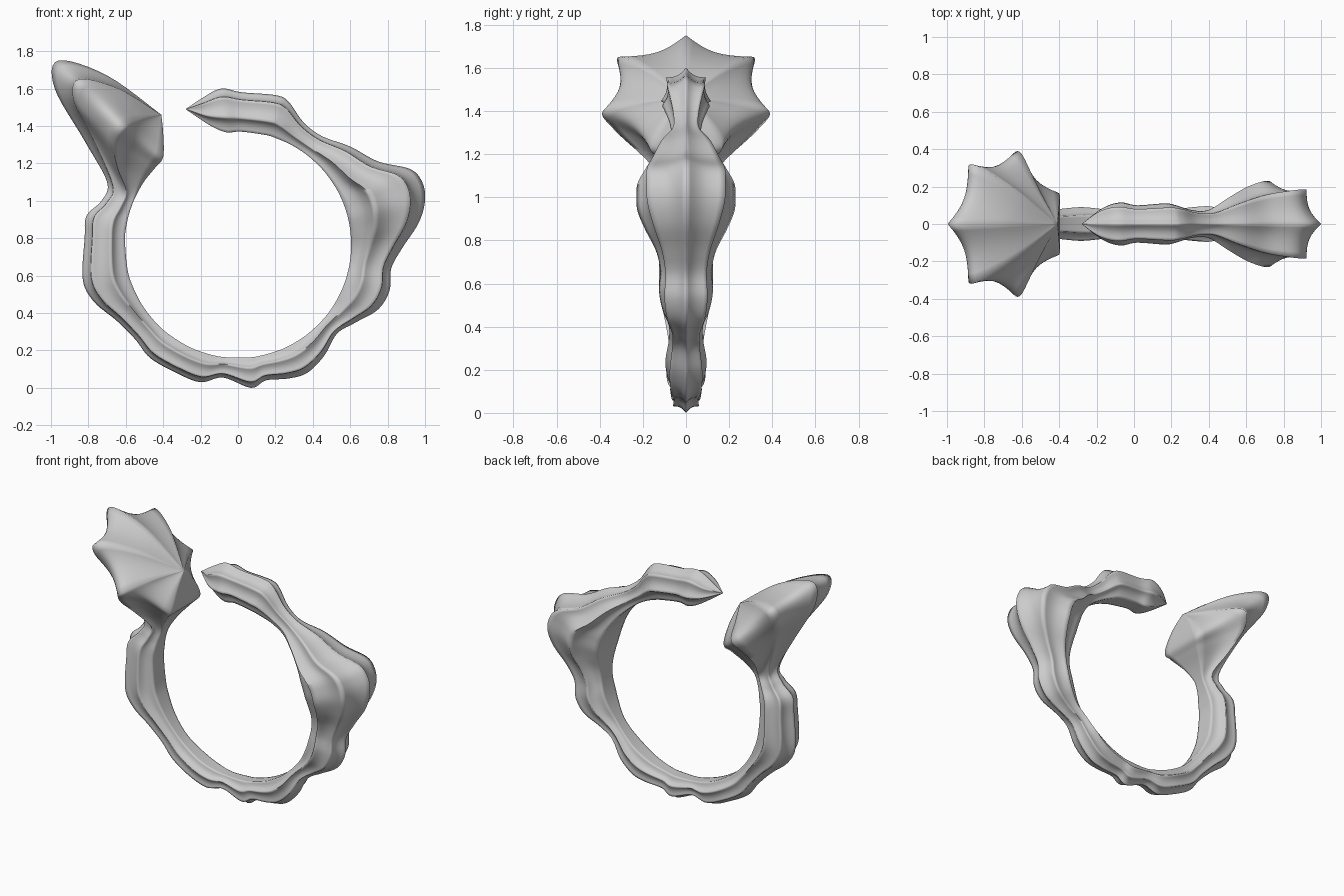
import bpy
import bmesh
import math
from mathutils import Vector

if "Cube" in bpy.data.objects:
    bpy.data.objects.remove(bpy.data.objects["Cube"], do_unlink=True)

CENTRE = Vector((0, 0, 0.765))
BORE = 0.605        # radius of the finger hole
STEPS = 6           # rings between two stations
SPAN = 8            # points between two ridges
SAG = 0.13          # depth of the hollow flutes

# Outer spine of the band, from the pointed tip round to the neck: x, z, half width
spine = [
    (-.28, 1.49, 0), (-.19, 1.55, .085), (-.09, 1.60, .115), (.02, 1.58, .1),
    (.2, 1.565, .11), (.27, 1.53, .1), (.35, 1.42, .075), (.45, 1.345, .075),
    (.6, 1.29, .14), (.75, 1.21, .195), (.92, 1.17, .225), (.985, 1.1, .23),
    (1, 1, .225), (.965, .88, .19), (.88, .75, .14), (.82, .64, .12),
    (.81, .52, .125), (.75, .42, .11), (.63, .35, .08), (.53, .29, .08),
    (.46, .17, .095), (.37, .08, .09), (.27, .05, .08), (.15, .04, .07),
    (.07, 0, .075), (-.08, .055, .065), (-.2, .03, .08), (-.33, .08, .09),
    (-.47, .16, .08), (-.55, .26, .08), (-.65, .36, .095), (-.77, .46, .115),
    (-.83, .58, .125), (-.82, .8, .12), (-.81, .92, .11), (-.73, 1, .085),
    (-.7, 1.1, .08),
]

# Flared shell at the other end: each row runs over the four ridges
shell = [
    [(-.82, 0, 1.32), (-.79, .15, 1.36), (-.645, .19, 1.18), (-.5, .08, 1.106)],
    [(-.98, 0, 1.6), (-.88, .28, 1.54), (-.665, .33, 1.31), (-.44, .13, 1.18)],
    [(-.96, 0, 1.75), (-.85, .315, 1.65), (-.61, .385, 1.4), (-.4, .165, 1.235)],
    [(-.7, 0, 1.67), (-.64, .19, 1.6), (-.52, .21, 1.44), (-.4, .1, 1.36)],
    [(-.41, 0, 1.46)] * 4,
]


def band_station(index, x, z, width):
    """Four ridge points of one radial cross-section of the band."""
    direction = Vector((x, 0, z)) - CENTRE
    outer = direction.length
    direction.normalize()
    inner = BORE
    if index == 0:
        inner = outer
    elif index == 1:
        inner = BORE + 0.055
    ridges = []
    for depth, side in ((1, 0), (.81, .8), (.34, 1), (0, .52)):
        point = CENTRE + direction * (inner + (outer - inner) * depth)
        point.y = side * width
        ridges.append(point)
    return ridges


def spline(a, b, c, d, t):
    """Smooth curve from b to c."""
    return 0.5 * (2 * b + (c - a) * t + (2 * a - 5 * b + 4 * c - d) * t ** 2
                  + (3 * b - a - 3 * c + d) * t ** 3)


def section(ridges):
    """Closed outline with hollow flutes between mirrored ridges, flat inside."""
    mirrored = [Vector((p.x, -p.y, p.z)) for p in reversed(ridges[1:])]
    corners = ridges + mirrored
    middle = sum(corners, Vector()) / len(corners)
    outline = []
    for i, start in enumerate(corners):
        end = corners[(i + 1) % len(corners)]
        hollow = 0 if i == len(ridges) - 1 else SAG
        for j in range(SPAN):
            t = j / SPAN
            point = start.lerp(end, t)
            outline.append(point.lerp(middle, hollow * 4 * t * (1 - t)))
    return outline


stations = [band_station(i, *row) for i, row in enumerate(spine)]
stations += [[Vector(p) for p in row] for row in shell]

# Loft the outline along the smoothed ridges
bm = bmesh.new()
rings = []
last = len(stations) - 1
for i in range(last):
    around = [stations[min(max(i + k, 0), last)] for k in (-1, 0, 1, 2)]
    for step in range(STEPS + (i == last - 1)):
        ridges = [spline(*four, step / STEPS) for four in zip(*around)]
        rings.append([bm.verts.new(p) for p in section(ridges)])
for first, second in zip(rings, rings[1:]):
    count = len(first)
    for j in range(count):
        k = (j + 1) % count
        bm.faces.new((first[j], first[k], second[k], second[j]))
bmesh.ops.remove_doubles(bm, verts=bm.verts, dist=0.0005)
bmesh.ops.recalc_face_normals(bm, faces=bm.faces)

mesh = bpy.data.meshes.new("fluted_ring")
bm.to_mesh(mesh)
bm.free()
ring = bpy.data.objects.new("fluted_ring", mesh)
bpy.context.collection.objects.link(ring)

# Plain grey finish
grey = bpy.data.materials.new("plain_grey")
grey.use_nodes = True
colour = (0.6, 0.6, 0.6, 1)
grey.diffuse_color = colour
grey.node_tree.nodes["Principled BSDF"].inputs["Base Color"].default_value = colour
mesh.materials.append(grey)

# Soft ridges
bpy.ops.object.select_all(action="DESELECT")
ring.select_set(True)
bpy.context.view_layer.objects.active = ring
bpy.ops.object.shade_smooth_by_angle(angle=math.radians(100))
